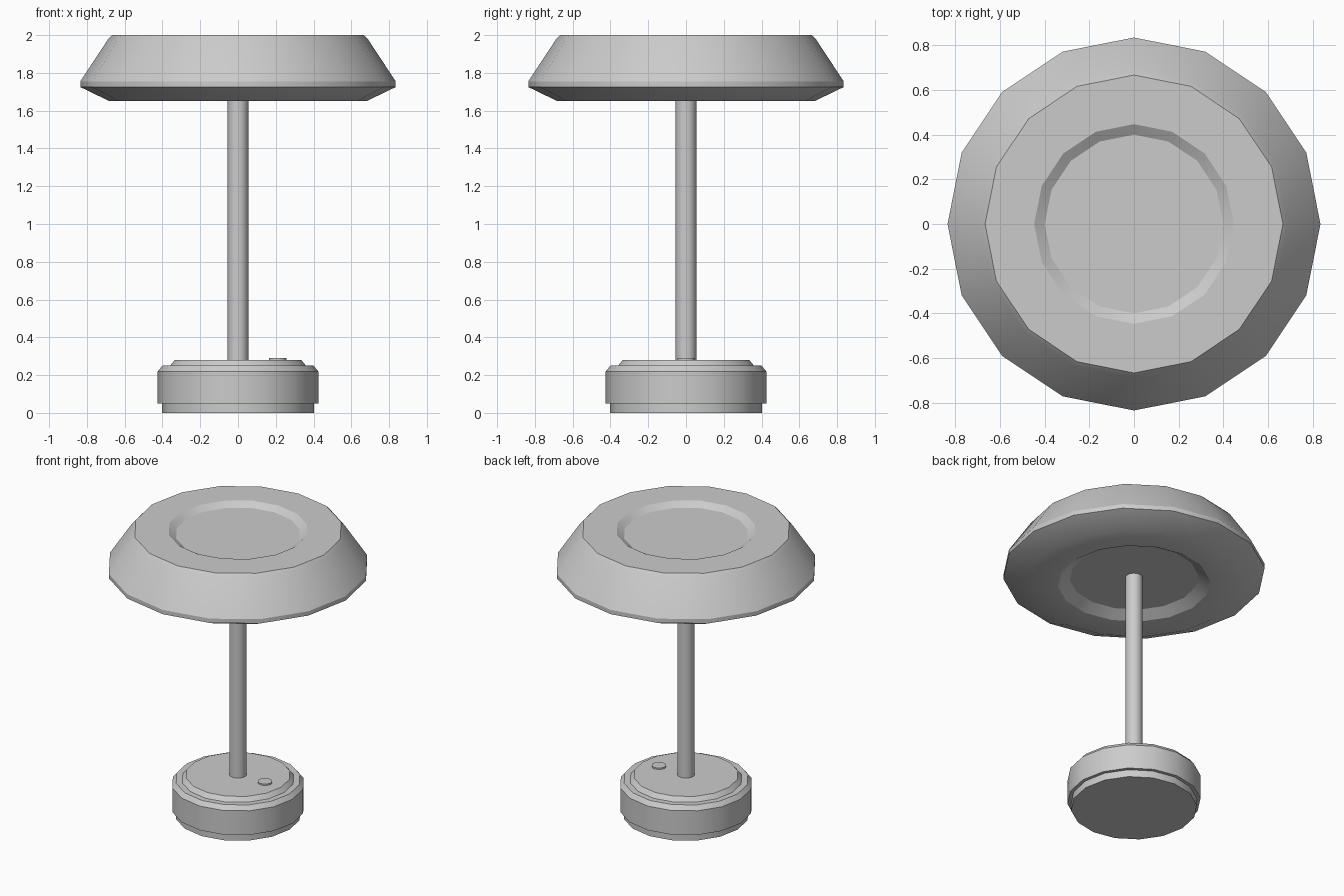
import bpy, bmesh
from math import cos, sin, tau, radians

if "Cube" in bpy.data.objects:
    bpy.data.objects.remove(bpy.data.objects["Cube"])


def lathe(name, profile, sides=16, x=0.0):
    """Revolve (radius, z) points, top to bottom, and cap both ends."""
    bm = bmesh.new()
    rings = [[bm.verts.new((x + r * cos(tau * i / sides), r * sin(tau * i / sides), z))
              for i in range(sides)] for r, z in profile]
    for a, b in zip(rings, rings[1:]):
        for i in range(sides):
            j = (i + 1) % sides
            bm.faces.new((a[i], b[i], b[j], a[j]))
    bm.faces.new(rings[0])
    bm.faces.new(rings[-1][::-1])
    bmesh.ops.recalc_face_normals(bm, faces=bm.faces)
    mesh = bpy.data.meshes.new(name)
    bm.to_mesh(mesh)
    bm.free()
    ob = bpy.data.objects.new(name, mesh)
    bpy.context.collection.objects.link(ob)
    bpy.ops.object.select_all(action='DESELECT')
    ob.select_set(True)
    bpy.context.view_layer.objects.active = ob
    bpy.ops.object.shade_smooth_by_angle(angle=radians(30))
    return ob


# Shade with a shallow dish on top and a recess underneath
lathe("shade", [(0.40, 1.97), (0.447, 2.0), (0.667, 2.0), (0.69, 1.975),
                (0.835, 1.755), (0.835, 1.725), (0.68, 1.65),
                (0.485, 1.65), (0.41, 1.695)])

# Stem from base to the recess of the shade
lathe("stem", [(0.055, 1.70), (0.055, 0.27)])

# Stepped base
lathe("base", [(0.335, 0.28), (0.36, 0.25), (0.40, 0.25), (0.425, 0.22),
               (0.425, 0.05), (0.402, 0.05), (0.402, 0.0)])

# Touch button on the base
lathe("button", [(0.046, 0.29), (0.046, 0.275)], x=0.21)
